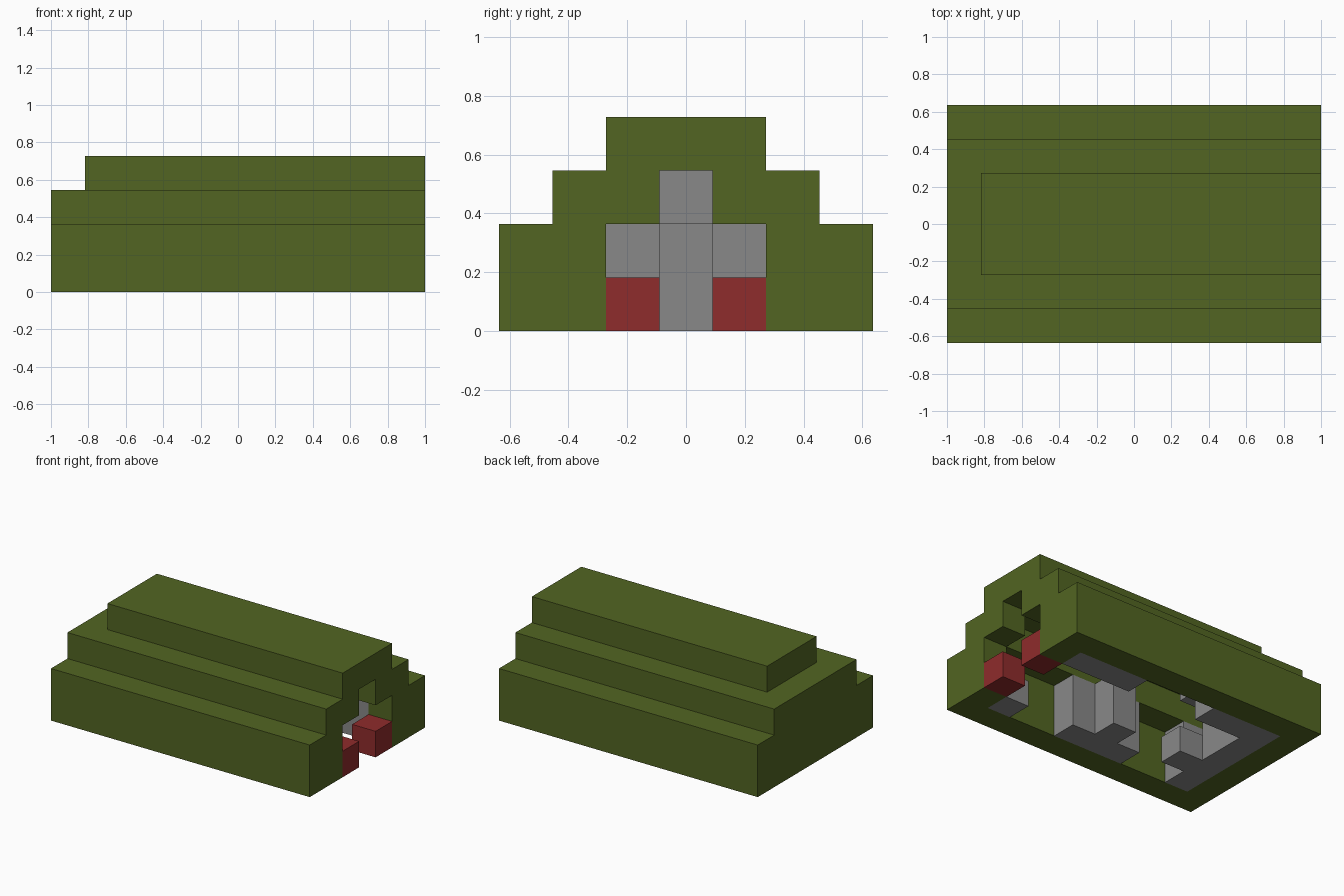
import bpy
import bmesh
from itertools import product
from mathutils import Vector

cube = bpy.data.objects.get("Cube")
if cube:
    bpy.data.objects.remove(cube)

U = 2 / 11  # edge length of one block


def material(name, rgb):
    mat = bpy.data.materials.new(name)
    mat.use_nodes = True
    mat.diffuse_color = (*rgb, 1)
    mat.node_tree.nodes["Principled BSDF"].inputs["Base Color"].default_value = (*rgb, 1)
    return mat


GREEN = material("olive green", (0.084, 0.13, 0.016))
GREY = material("stone grey", (0.25, 0.25, 0.25))
RED = material("dark red", (0.275, 0.025, 0.025))


def cells(*boxes):
    """Block cells of boxes (depth from entrance, width, height ranges)."""
    found = set()
    for d0, d1, w0, w1, h0, h1 in boxes:
        found.update(product(range(d0, d1), range(w0, w1), range(h0, h1)))
    return found


def build(name, mat, filled):
    """Make the outer skin of a set of block cells."""
    bm = bmesh.new()
    for cell in filled:
        for axis, side in product(range(3), (0, 1)):
            beside = list(cell)
            beside[axis] += 2 * side - 1
            if tuple(beside) in filled:
                continue
            ring = []
            for a, b in ((0, 0), (1, 0), (1, 1), (0, 1)):
                p = list(cell)
                p[axis] += side
                p[(axis + 1) % 3] += a
                p[(axis + 2) % 3] += b
                ring.append(bm.verts.new(Vector((1 - p[0] * U, (p[1] - 3.5) * U, p[2] * U))))
            # depth runs along -x, so the winding is mirrored
            bm.faces.new(ring if side == 0 else ring[::-1])
    bmesh.ops.remove_doubles(bm, verts=bm.verts[:], dist=0.001)
    mesh = bpy.data.meshes.new(name)
    bm.to_mesh(mesh)
    bm.free()
    mesh.materials.append(mat)
    obj = bpy.data.objects.new(name, mesh)
    bpy.context.collection.objects.link(obj)
    return obj


# Stepped hollow shell with a T-shaped entrance
tiers = cells((0, 11, 0, 7, 0, 2), (0, 11, 1, 6, 2, 3), (0, 10, 2, 5, 3, 4))
hollow = cells((1, 10, 1, 6, 0, 2), (1, 10, 2, 5, 2, 3))
entrance = cells((0, 1, 2, 5, 0, 2), (0, 1, 3, 4, 2, 3))
build("stepped_shell", GREEN, tiers - hollow - entrance)

# Red blocks on both sides of the entrance
for label, w in (("right", 2), ("left", 4)):
    build(label + "_entrance_block", RED, cells((0, 1, w, w + 1, 0, 1)))

# Stone blocks along the inner walls
build("left_wall_stones", GREY, cells((1, 4, 5, 6, 0, 2)))
build("right_corner_stone", GREY, cells((1, 2, 1, 2, 0, 1)))
build("right_wall_stones", GREY, cells((4, 7, 1, 2, 0, 2), (5, 6, 2, 3, 0, 2)))

# Stone pile at the far end
build("rear_stones", GREY, cells(
    (7, 10, 5, 6, 0, 2), (9, 10, 3, 5, 0, 2), (9, 10, 1, 2, 0, 2),
    (8, 10, 2, 3, 0, 1), (8, 9, 4, 5, 1, 2), (8, 10, 3, 4, 2, 3)))
